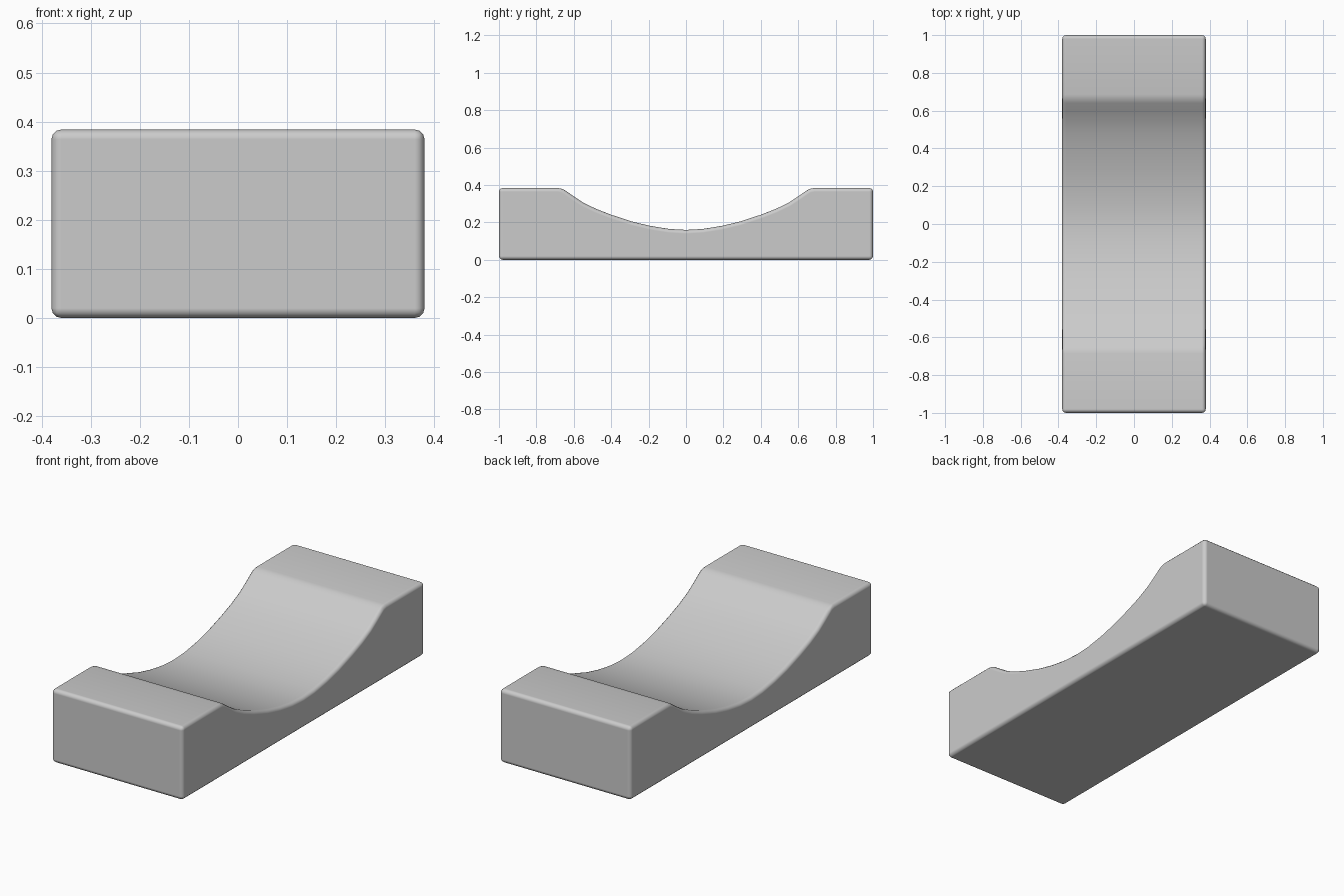
import bpy, bmesh, math

if "Cube" in bpy.data.objects:
    bpy.data.objects.remove(bpy.data.objects["Cube"])

HALF_WIDTH, HALF_LENGTH, HEIGHT = 0.38, 1.0, 0.384

# Half of the dipped top line, from the middle out to the flat end
half_dip = [(0.09, 0.165), (0.19, 0.181), (0.29, 0.205), (0.40, 0.241),
            (0.48, 0.272), (0.55, 0.306), (0.60, 0.339), (0.64, 0.367),
            (0.66, 0.379), (0.685, HEIGHT), (HALF_LENGTH, HEIGHT)]
top = [(-y, z) for y, z in reversed(half_dip)] + [(0, 0.16)] + half_dip
outline = [(-HALF_LENGTH, 0)] + top + [(HALF_LENGTH, 0)]

# Extrude the side outline across the width
bm = bmesh.new()
side = bm.faces.new([bm.verts.new((-HALF_WIDTH, y, z)) for y, z in outline])
ext = bmesh.ops.extrude_face_region(bm, geom=[side])
moved = [g for g in ext["geom"] if isinstance(g, bmesh.types.BMVert)]
bmesh.ops.translate(bm, verts=moved, vec=(2 * HALF_WIDTH, 0, 0))
bmesh.ops.recalc_face_normals(bm, faces=bm.faces)

mesh = bpy.data.meshes.new("dipped_block")
bm.to_mesh(mesh)
bm.free()
block = bpy.data.objects.new("dipped_block", mesh)
bpy.context.collection.objects.link(block)
bpy.context.view_layer.objects.active = block
block.select_set(True)
bpy.ops.object.shade_smooth()

# Soft rounded borders
bevel = block.modifiers.new("rounded_edges", "BEVEL")
bevel.width = 0.02
bevel.segments = 3
bevel.limit_method = "ANGLE"
bevel.angle_limit = math.radians(50)
bevel.harden_normals = True
